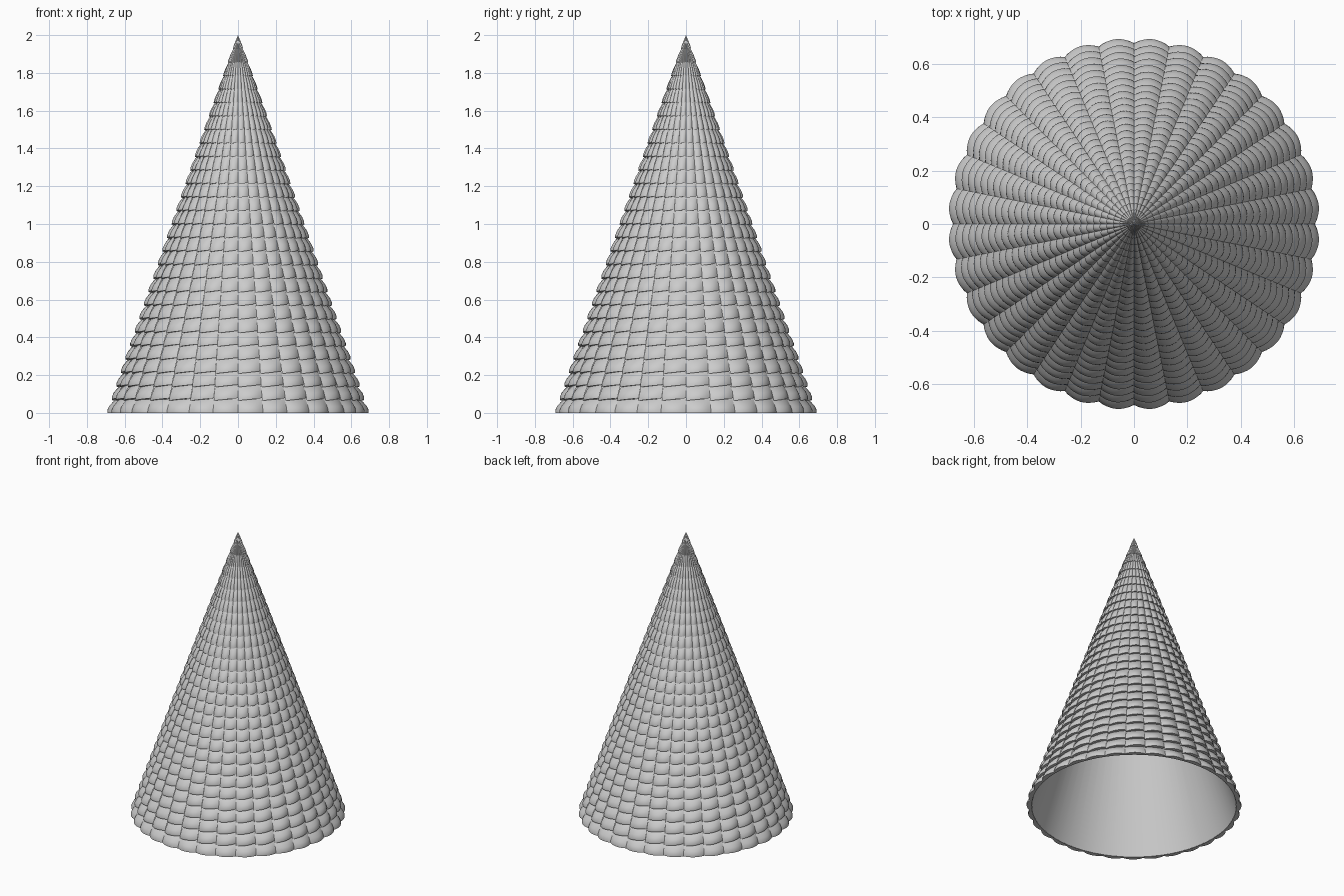
import bpy, bmesh, math

cube = bpy.data.objects.get("Cube")
if cube:
    bpy.data.objects.remove(cube, do_unlink=True)

HEIGHT, RADIUS = 2.0, 0.662     # inner cone
COLS, ROWS, STEPS = 32, 28, 8
LIP, BULGE, SLANT = 0.018, 0.02, 0.014
# tile section: (share of row height, share of tile thickness)
SECTION = [(0, 0), (0, 0.85), (0.2, 1), (0.5, 0.92), (0.8, 0.6), (1, 0.25)]

grey = bpy.data.materials.new("roof grey")
grey.use_nodes = True
colour = (0.6, 0.6, 0.6, 1)
grey.diffuse_color = colour
grey.node_tree.nodes["Principled BSDF"].inputs["Base Color"].default_value = colour


def finish(bm, name):
    mesh = bpy.data.meshes.new(name)
    bm.to_mesh(mesh)
    bm.free()
    mesh.materials.append(grey)
    obj = bpy.data.objects.new(name, mesh)
    bpy.context.collection.objects.link(obj)
    bpy.ops.object.select_all(action='DESELECT')
    obj.select_set(True)
    bpy.context.view_layer.objects.active = obj
    bpy.ops.object.shade_smooth_by_angle(angle=math.radians(40))
    return obj


def tile(bm, col, row):
    """One rounded tile with a stepped lower lip."""
    grid = []
    for v, thick in SECTION:
        line = []
        for i in range(STEPS + 1):
            u = i / STEPS
            side = 2 * u - 1
            z = (row + v) * HEIGHT / ROWS
            fade = 1 - z / HEIGHT
            if row:
                z = min(HEIGHT, z + SLANT * (u - 0.5) * fade ** 0.5)
            fade = max(0, 1 - z / HEIGHT)
            r = RADIUS * fade
            r += thick * (LIP + BULGE * (1 - side * side)) * fade ** 0.6
            a = math.tau * (col + u) / COLS
            line.append(bm.verts.new((r * math.cos(a), r * math.sin(a), z)))
        grid.append(line)
    for low, high in zip(grid, grid[1:]):
        for i in range(STEPS):
            bm.faces.new((low[i], low[i + 1], high[i + 1], high[i]))


# Overlapping tiles in straight columns
bm = bmesh.new()
for row in range(ROWS):
    for col in range(COLS):
        tile(bm, col, row)
finish(bm, "roof_tiles")

# Smooth hollow lining, open at the base and facing inward
bm = bmesh.new()
bmesh.ops.create_cone(bm, cap_ends=False, segments=COLS * 2, radius1=RADIUS,
                      radius2=0.001, depth=HEIGHT - 0.01)
bmesh.ops.translate(bm, verts=bm.verts, vec=(0, 0, HEIGHT / 2 - 0.005))
bmesh.ops.recalc_face_normals(bm, faces=bm.faces)
bmesh.ops.reverse_faces(bm, faces=bm.faces)
finish(bm, "inner_lining")
